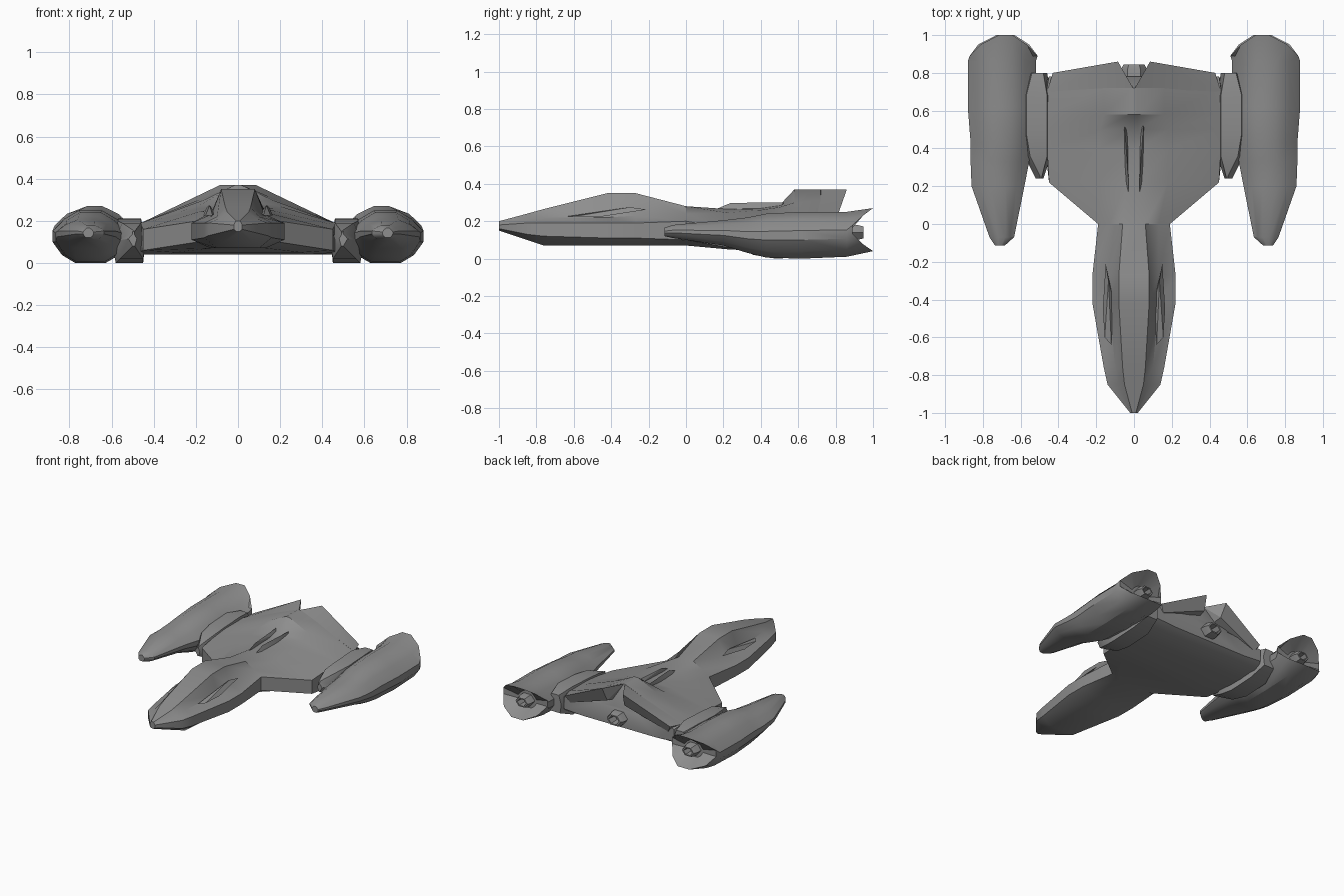
import bpy
import bmesh
from math import cos, sin, pi, radians

cube = bpy.data.objects.get("Cube")
if cube:
    bpy.data.objects.remove(cube, do_unlink=True)


def make_material(name, value):
    mat = bpy.data.materials.new(name)
    mat.use_nodes = True
    colour = (value, value, value, 1)
    mat.diffuse_color = colour
    shader = mat.node_tree.nodes["Principled BSDF"]
    shader.inputs["Base Color"].default_value = colour
    shader.inputs["Roughness"].default_value = 0.6
    return mat


hull_grey = make_material("hull grey", 0.27)


def finish(name, bm, angle=30):
    bmesh.ops.recalc_face_normals(bm, faces=bm.faces)
    mesh = bpy.data.meshes.new(name)
    bm.to_mesh(mesh)
    bm.free()
    mesh.materials.append(hull_grey)
    mesh.shade_smooth()
    mesh.set_sharp_from_angle(angle=radians(angle))
    obj = bpy.data.objects.new(name, mesh)
    bpy.context.scene.collection.objects.link(obj)
    return obj


def loft(name, rings, angle=30):
    """Skin a list of equal rings of points and close both ends."""
    bm = bmesh.new()
    loops = [[bm.verts.new(p) for p in ring] for ring in rings]
    for a, b in zip(loops, loops[1:]):
        for i in range(len(a)):
            j = (i + 1) % len(a)
            bm.faces.new((a[i], a[j], b[j], b[i]))
    bm.faces.new(loops[0])
    bm.faces.new(loops[-1])
    return finish(name, bm, angle)


def hull(name, points, side=1):
    """Convex solid around a few points."""
    bm = bmesh.new()
    for x, y, z in points:
        bm.verts.new((x * side, y, z))
    result = bmesh.ops.convex_hull(bm, input=bm.verts)
    loose = [v for v in bm.verts if not v.link_faces]
    bmesh.ops.delete(bm, geom=loose, context='VERTS')
    return finish(name, bm, 20)


def both_sides(builder):
    for label, side in (("left", 1), ("right", -1)):
        builder(label, side)


# Fuselage and wing: y, then half section from the top edge to the keel
sections = [
    (-1, (.01, .2), (.015, .19), (.02, .18), (.02, .16), (.01, .15)),
    (-.85, (.05, .24), (.09, .21), (.14, .19), (.14, .13), (.07, .1)),
    (-.76, (.06, .265), (.1, .22), (.16, .19), (.16, .12), (.1, .07)),
    (-.42, (.08, .35), (.13, .22), (.22, .19), (.22, .11), (.13, .07)),
    (-.27, (.08, .35), (.13, .23), (.22, .19), (.22, .11), (.13, .07)),
    (0, (.06, .28), (.13, .24), (.19, .2), (.19, .1), (.13, .07)),
    (.22, (.04, .265), (.18, .245), (.45, .16), (.45, .06), (.3, .05)),
    (.4, (.03, .27), (.18, .26), (.46, .18), (.47, .05), (.34, .04)),
    (.5, (.02, .285), (.18, .275), (.46, .19), (.48, .04), (.34, .04)),
    (.58, (.015, .37), (.16, .3), (.46, .19), (.48, .04), (.34, .04)),
    (.72, (.01, .37), (.16, .31), (.46, .19), (.48, .05), (.34, .05)),
    (.78, (.05, .22), (.15, .21), (.45, .18), (.45, .09), (.3, .08)),
]
loft("fuselage_and_wing", [
    [(x, y, z) for x, z in half] + [(-x, y, z) for x, z in reversed(half)]
    for y, *half in sections])


# Raised trailing edge on each side of the rear notch
def trailing_edge(label, side):
    hull(label + "_trailing_edge", [
        (.005, .72, .37), (.085, .86, .37), (.43, .8, .2), (.46, .7, .19),
        (.16, .72, .31), (.07, .82, .27), (.4, .78, .15), (.06, .72, .25)], side)


both_sides(trailing_edge)

# Engine pods: y, centre x, half width, bottom z, top z
pod_stations = [
    (-.115, .71, .025, .12, .165),
    (-.07, .7, .065, .11, .18),
    (.2, .72, .14, .07, .205),
    (.33, .71, .155, .03, .22),
    (.43, .7, .165, .005, .24),
    (.62, .7, .18, 0, .25),
    (.86, .7, .18, .01, .25),
    (1, .68, .12, .04, .27),
    (.88, .68, .075, .08, .2),
]
pod_half = [(.3, 1), (.68, .68), (1, .2), (1, -.2), (.75, -.7), (.4, -1)]
pod_ring = pod_half + [(-u, v) for u, v in reversed(pod_half)]


def pod(label, side):
    rings = []
    for y, cx, hw, low, high in pod_stations:
        ring = []
        for u, v in pod_ring:
            px, py = cx + u * hw, y
            if y == 1 and abs(v) < .9:
                # The flanks stop short of the upper and lower prongs
                py = .89 if abs(v) < .5 else .95
                px = .69 + u * .18
            ring.append((side * px, py, (low + high) / 2 + v * (high - low) / 2))
        rings.append(ring)
    loft(label + "_engine_pod", rings)


both_sides(pod)


# Pylon between the wing and each pod: y, inner x, outer x, bottom z, top z
def pylon(label, side):
    rings = []
    for y, a, b, low, high in [(.24, .48, .52, .08, .15), (.36, .44, .58, .02, .19),
                               (.48, .44, .6, 0, .2), (.68, .44, .6, .01, .21),
                               (.8, .46, .57, .06, .19)]:
        mid = (low + high) / 2
        rings.append([(side * x, y, z) for x, z in (
            (a, mid), (a + .02, high), (b - .03, high), (b, mid), (b - .02, low), (a + .01, low))])
    loft(label + "_pylon", rings)


both_sides(pylon)


# Raised blades on the spine and beside the canopy
def blades(label, side):
    hull(label + "_spine_blade", [(.03, .15, .26), (.045, .2, .25), (.05, .52, .3),
                                  (.035, .52, .27), (.03, .24, .298), (.055, .5, .26)], side)
    hull(label + "_canopy_blade", [(.12, -.64, .225), (.155, -.6, .225), (.165, -.45, .225),
                                   (.15, -.21, .262), (.135, -.3, .275), (.11, -.4, .24)], side)


both_sides(blades)


# Hollow six-sided exhaust nozzles
def nozzle(name, x, y, z, radius):
    profile = [(-.14, 1), (-.03, 1), (0, .8), (0, .6), (-.07, .5)]
    loft(name, [[(x + radius * r * cos(k * pi / 3), y + dy, z + radius * .75 * r * sin(k * pi / 3))
                 for k in range(6)] for dy, r in profile])


nozzle("centre_nozzle", 0, .845, .15, .07)
both_sides(lambda label, side: nozzle(label + "_nozzle", side * .68, .95, .14, .06))
